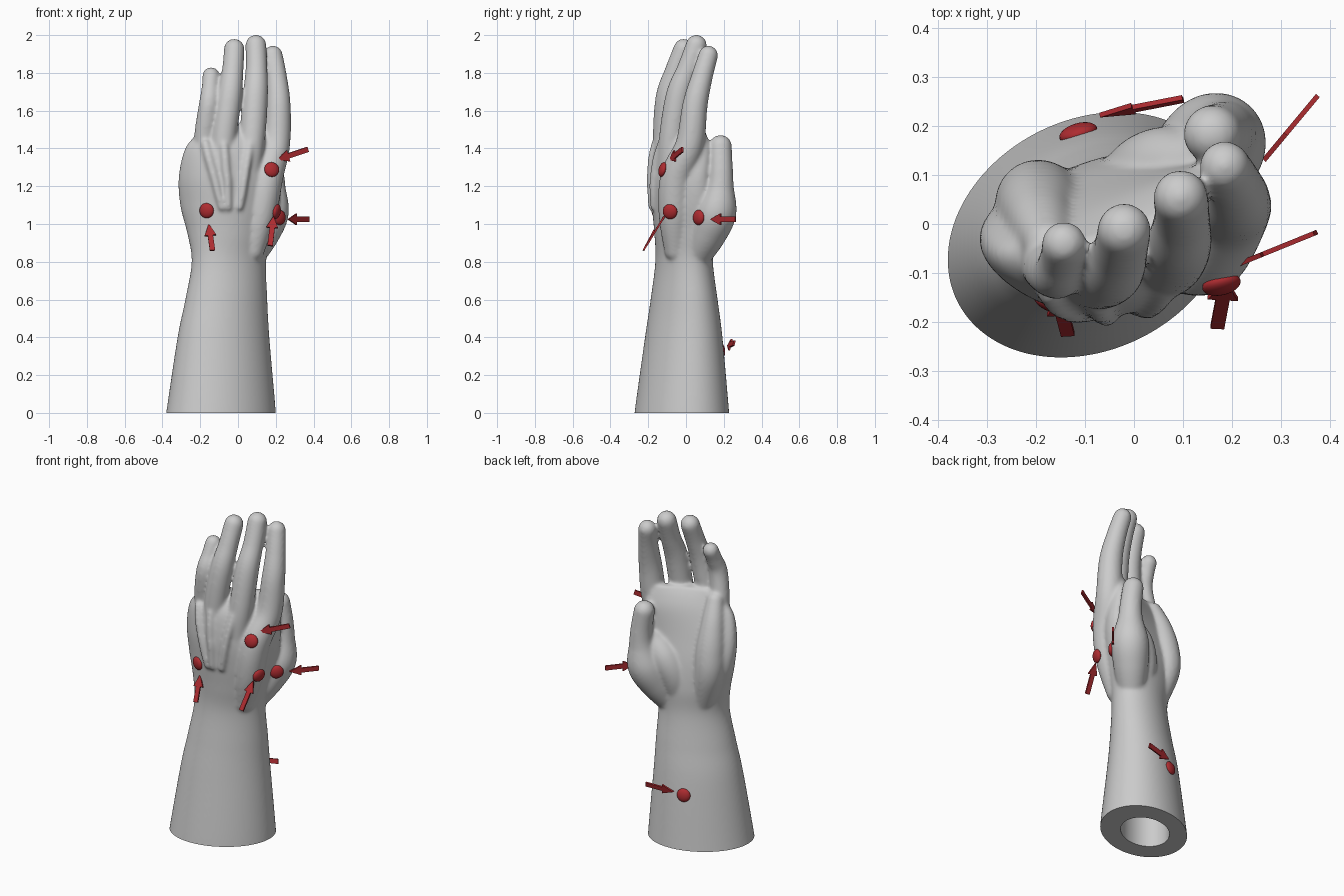
import bpy, bmesh
from math import sin, cos, pi, radians
from mathutils import Vector, Matrix
from mathutils.bvhtree import BVHTree

cube = bpy.data.objects.get("Cube")
if cube:
    bpy.data.objects.remove(cube)


def material(name, rgb):
    m = bpy.data.materials.new(name)
    m.use_nodes = True
    m.diffuse_color = (*rgb, 1)
    bsdf = next(n for n in m.node_tree.nodes if n.type == 'BSDF_PRINCIPLED')
    bsdf.inputs["Base Color"].default_value = (*rgb, 1)
    return m


GREY = material("light_grey", (0.6, 0.6, 0.6))
RED = material("marker_red", (0.42, 0.025, 0.03))


def finish(bm, name, mat):
    bmesh.ops.recalc_face_normals(bm, faces=bm.faces)
    mesh = bpy.data.meshes.new(name)
    bm.to_mesh(mesh)
    bm.free()
    ob = bpy.data.objects.new(name, mesh)
    bpy.context.collection.objects.link(ob)
    mesh.materials.append(mat)
    return ob


def activate(ob):
    bpy.ops.object.select_all(action='DESELECT')
    ob.select_set(True)
    bpy.context.view_layer.objects.active = ob


def smooth_path(keys, steps=8):
    """Catmull-Rom through tuples of any length."""
    out = []
    for i in range(len(keys) - 1):
        p = [keys[max(0, min(len(keys) - 1, i + k))] for k in (-1, 0, 1, 2)]
        for s in range(steps):
            t = s / steps
            out.append([b + t * (c - a) / 2
                        + t * t * (2 * a - 5 * b + 4 * c - d) / 2
                        + t ** 3 * (3 * b - a - 3 * c + d) / 2
                        for a, b, c, d in zip(*p)])
    return out + [list(keys[-1])]


def loft(bm, rings):
    loops = [[bm.verts.new(co) for co in ring] for ring in rings]
    n = len(loops[0])
    for a, b in zip(loops, loops[1:]):
        for i in range(n):
            j = (i + 1) % n
            bm.faces.new((a[i], a[j], b[j], b[i]))
    bm.faces.new(loops[0][::-1])
    bm.faces.new(loops[-1])


def section(x, y, z, a, b, deg, bend, sides=64):
    """Horizontal tilted oval; bend cups both ends towards the palm."""
    rot = Matrix.Rotation(radians(deg), 3, 'Z')
    ring = []
    for i in range(sides):
        t = 2 * pi * i / sides
        ring.append(Vector((x, y, z)) + rot @ Vector(
            (a * cos(t), b * sin(t) + bend * cos(t) ** 2, 0)))
    return ring


def tube(bm, keys, sides=24):
    """Round limb with rounded ends; keys are x, y, z, radius."""
    path = smooth_path(keys)
    pts = [Vector(p[:3]) for p in path]
    rings = []
    for i, p in enumerate(pts):
        d = (pts[min(i + 1, len(pts) - 1)] - pts[max(i - 1, 0)]).normalized()
        u = d.cross(Vector((0, 1, 0))).normalized()
        v = d.cross(u)
        rings.append([p + path[i][3] * (u * cos(2 * pi * k / sides) + v * sin(2 * pi * k / sides))
                      for k in range(sides)])
    loft(bm, rings)
    for k in (0, -1):
        bmesh.ops.create_uvsphere(bm, u_segments=24, v_segments=16, radius=path[k][3],
                                  matrix=Matrix.Translation(pts[k]))


# Forearm and palm
body = [(-.097, -.022, -.1, .31, .242, 27, 0),
        (-.09, -.022, 0, .303, .235, 27, 0),
        (-.077, -.012, .4, .255, .19, 27, 0),
        (-.062, -.01, .6, .228, .163, 26, 0),
        (-.048, -.01, .8, .205, .142, 22, 0),
        (-.04, -.013, .95, .228, .15, 16, .02),
        (-.035, -.028, 1.1, .265, .15, 12, .05),
        (-.025, -.046, 1.25, .28, .136, 14, .065),
        (-.008, -.05, 1.4, .262, .107, 20, .07),
        (.008, -.04, 1.48, .215, .07, 22, .06),
        (.012, -.03, 1.53, .18, .03, 22, .05)]
bm = bmesh.new()
loft(bm, [section(*s) for s in smooth_path(body)])
surface = BVHTree.FromBMesh(bm)

# Fingers, thumb and palm pads
limbs = {
    "little": [(-.18, -.04, 1.25, .06), (-.178, -.08, 1.45, .056), (-.155, -.1, 1.63, .053),
               (-.147, -.07, 1.72, .046), (-.143, -.04, 1.785, .046)],
    "ring": [(-.09, -.1, 1.25, .065), (-.075, -.11, 1.45, .066), (-.045, -.096, 1.67, .065),
             (-.028, -.055, 1.81, .057), (-.02, -.012, 1.926, .055)],
    "middle": [(.05, -.09, 1.25, .065), (.075, -.075, 1.45, .069), (.092, -.04, 1.68, .067),
               (.098, .01, 1.82, .058), (.095, .055, 1.946, .056)],
    "index": [(.08, -.055, .86, .06), (.118, -.06, 1.05, .085), (.152, -.048, 1.25, .088),
              (.2, .02, 1.42, .076), (.212, .048, 1.63, .067), (.202, .085, 1.78, .057),
              (.185, .118, 1.893, .052)],
    "thumb": [(.06, .05, .82, .075), (.12, .115, .95, .1), (.165, .163, 1.07, .106),
              (.18, .182, 1.2, .072), (.177, .185, 1.3, .063), (.16, .183, 1.412, .06)],
    "thumb_pad": [(.01, .05, .84, .07), (.02, .085, 1, .09), (.07, .11, 1.12, .09),
                  (.14, .12, 1.22, .06)],
    "outer_pad": [(-.13, .02, .84, .07), (-.19, .045, 1.05, .085), (-.195, .035, 1.2, .085),
                  (-.19, .005, 1.35, .068), (-.175, -.04, 1.48, .05)],
}
for keys in limbs.values():
    tube(bm, keys)

# Tendons: faint ridges on the back of the hand, fading towards the wrist
for finger in ("little", "ring", "middle"):
    knuckle = Vector(limbs[finger][1][:3]) + Vector((0, -.08, -.02))
    wrist = Vector((knuckle.x * .55, -.3, 1.08))
    keys = []
    for i in range(6):
        p, normal, *_ = surface.find_nearest(wrist.lerp(knuckle, i / 5))
        keys.append((*(p - normal * (.019 - .001 * i)), .02 + .001 * i))
    tube(bm, keys)

hand = finish(bm, "hand_and_forearm", GREY)
activate(hand)
remesh = hand.modifiers.new("fuse", 'REMESH')
remesh.mode = 'VOXEL'
remesh.voxel_size = .008
soften = hand.modifiers.new("soften", 'SMOOTH')
soften.factor = .5
soften.iterations = 18

# Cutters: flat base and the hollow in the forearm
bm = bmesh.new()
bmesh.ops.create_cube(bm, size=1, matrix=Matrix.Translation((0, 0, -.5)))
base_cutter = finish(bm, "base_cutter", GREY)
bm = bmesh.new()
loft(bm, [section(-.1, -.022, z, .17, .132, 27, 0) for z in (-.2, .4)])
hollow_cutter = finish(bm, "hollow_cutter", GREY)
for cutter in (base_cutter, hollow_cutter):
    cutter.hide_render = True
    cut = hand.modifiers.new(cutter.name, 'BOOLEAN')
    cut.operation = 'DIFFERENCE'
    cut.solver = 'EXACT'
    cut.object = cutter
for mod in list(hand.modifiers):
    bpy.ops.object.modifier_apply(modifier=mod.name)
for cutter in (base_cutter, hollow_cutter):
    bpy.data.objects.remove(cutter)
activate(hand)
bpy.ops.object.shade_smooth_by_angle(angle=radians(50))

bm = bmesh.new()
bm.from_mesh(hand.data)
skin = BVHTree.FromBMesh(bm)
bm.free()


def marker(name, spot):
    """Flattened dome seated on the skin."""
    p, normal, *_ = skin.find_nearest(Vector(spot))
    turn = normal.to_track_quat('Z', 'Y').to_matrix().to_4x4()
    bm = bmesh.new()
    bmesh.ops.create_uvsphere(bm, u_segments=24, v_segments=16, radius=.04,
                              matrix=Matrix.Translation(p) @ turn @ Matrix.Diagonal((1, 1, .5, 1)))
    activate(finish(bm, name, RED))
    bpy.ops.object.shade_smooth_by_angle()


def arrow(name, tail, tip, across):
    """Flat arrow from tail to tip, widened along the across axis."""
    tail, tip, across = Vector(tail), Vector(tip), Vector(across)
    d = (tip - tail).normalized()
    w = (across - d * across.dot(d)).normalized()
    n = d.cross(w) * .01
    neck = tip - d * .07
    outline = [tail + w * .014, neck + w * .014, neck + w * .031, tip,
               neck - w * .031, neck - w * .014, tail - w * .014]
    bm = bmesh.new()
    loft(bm, [[p - n / 2 for p in outline], [p + n / 2 for p in outline]])
    finish(bm, name, RED)


# Markers with their pointers
X, Z, TILTED = (1, 0, 0), (0, 0, 1), (0, .25, 1)
points = {
    "knuckle": ((.18, -.13, 1.29), (.37, -.018, 1.395), (.205, -.085, 1.34), Z),
    "outer_wrist": ((-.17, -.17, 1.07), (-.135, -.225, .86), (-.155, -.15, 1), X),
    "inner_wrist": ((.205, -.085, 1.065), (.17, -.21, .885), (.188, -.115, 1.04), X),
    "thumb_base": ((.235, .05, 1.035), (.375, .262, 1.025), (.265, .13, 1.025), Z),
    "forearm": ((-.112, .18, .33), (.1, .255, .37), (-.07, .222, .355), TILTED),
}
for part, (spot, tail, tip, across) in points.items():
    marker(part + "_marker", spot)
    arrow(part + "_arrow", tail, tip, across)
